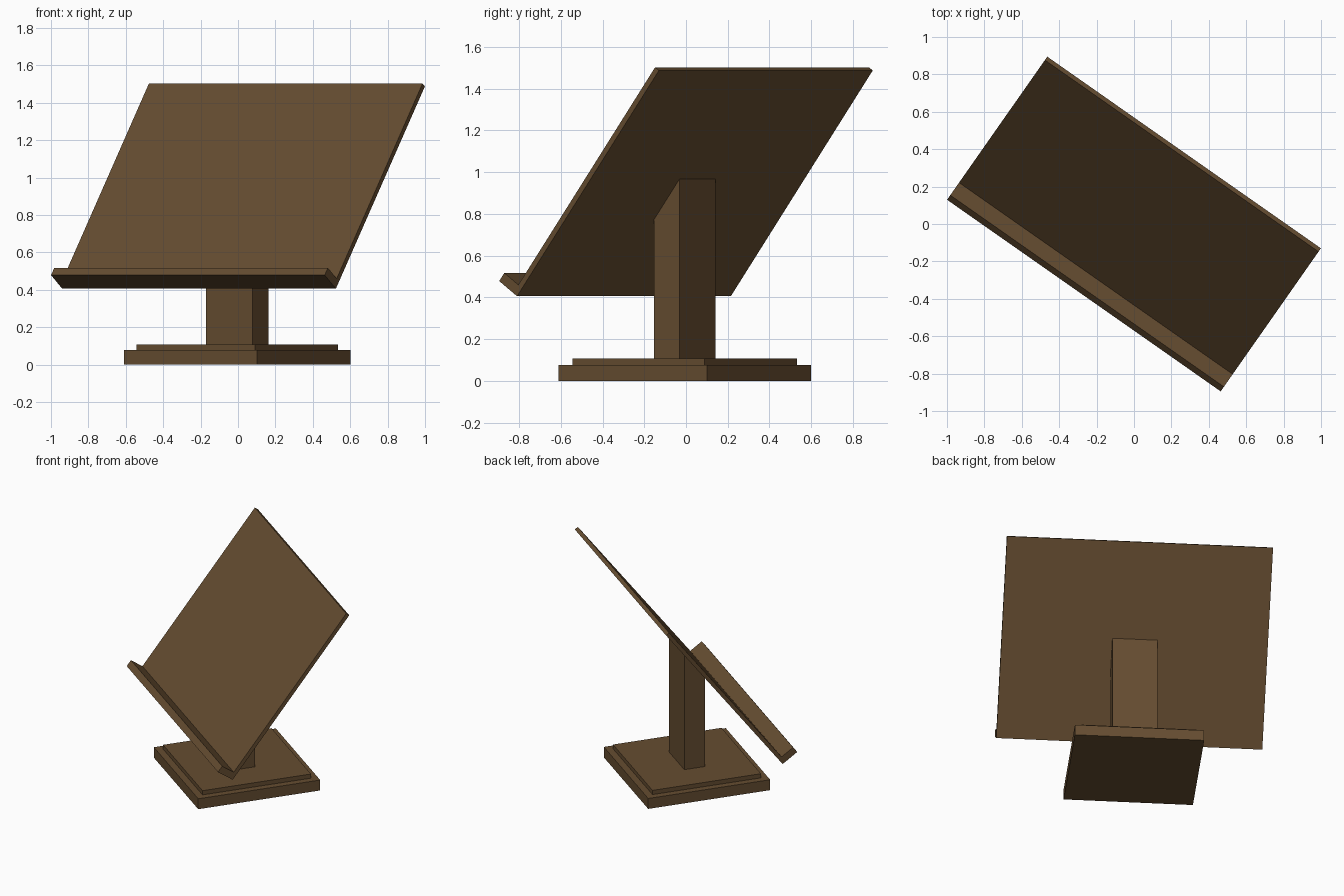
import bpy, bmesh, math
from mathutils import Matrix

if "Cube" in bpy.data.objects:
    bpy.data.objects.remove(bpy.data.objects["Cube"])

wood = bpy.data.materials.new("brown_wood")
wood.diffuse_color = (0.13, 0.073, 0.03, 1)
wood.use_nodes = True
wood.node_tree.nodes["Principled BSDF"].inputs["Base Color"].default_value = wood.diffuse_color
TURN = Matrix.Rotation(math.radians(-35), 4, 'Z')


def extrude_profile(name, pts, half):
    """Extrude a (depth, height) profile across the width, then turn the part."""
    bm = bmesh.new()
    face = bm.faces.new([bm.verts.new((-half, y, z)) for y, z in pts])
    ext = bmesh.ops.extrude_face_region(bm, geom=[face])
    verts = [g for g in ext["geom"] if isinstance(g, bmesh.types.BMVert)]
    bmesh.ops.translate(bm, verts=verts, vec=(2 * half, 0, 0))
    bmesh.ops.recalc_face_normals(bm, faces=bm.faces)
    bm.transform(TURN)
    me = bpy.data.meshes.new(name)
    bm.to_mesh(me)
    bm.free()
    me.materials.append(wood)
    ob = bpy.data.objects.new(name, me)
    bpy.context.collection.objects.link(ob)
    return ob


def rect(y0, y1, z0, z1):
    return [(y0, z0), (y1, z0), (y1, z1), (y0, z1)]


# board frame: bottom back corner, slope direction, thickness direction
OY, OZ = -0.363, 0.406
DY, DZ = math.cos(math.radians(52.5)), math.sin(math.radians(52.5))
NY, NZ = -0.82, 0.572


def on_board(s, t):
    return (OY + s * DY + t * NY, OZ + s * DZ + t * NZ)


def board_rect(s0, s1, t0, t1):
    return [on_board(s0, t0), on_board(s1, t0), on_board(s1, t1), on_board(s0, t1)]


# stepped square base
C = -0.007
extrude_profile("base_plinth", rect(C - 0.434, C + 0.434, 0, 0.077), 0.434)
extrude_profile("base_step", rect(C - 0.386, C + 0.386, 0.077, 0.108), 0.386)

# post, cut to the slope of the board
y0, y1 = C - 0.074, C + 0.074
top = lambda y: OZ + (y - OY) * DZ / DY + 0.003
extrude_profile("post", [(y0, 0.108), (y1, 0.108), (y1, top(y1)), (y0, top(y0))], 0.151)

# tilted board and book ledge
extrude_profile("reading_board", board_rect(0, 1.363, 0, 0.027), 0.893)
extrude_profile("book_ledge", board_rect(0, 0.049, 0.027, 0.127), 0.893)
